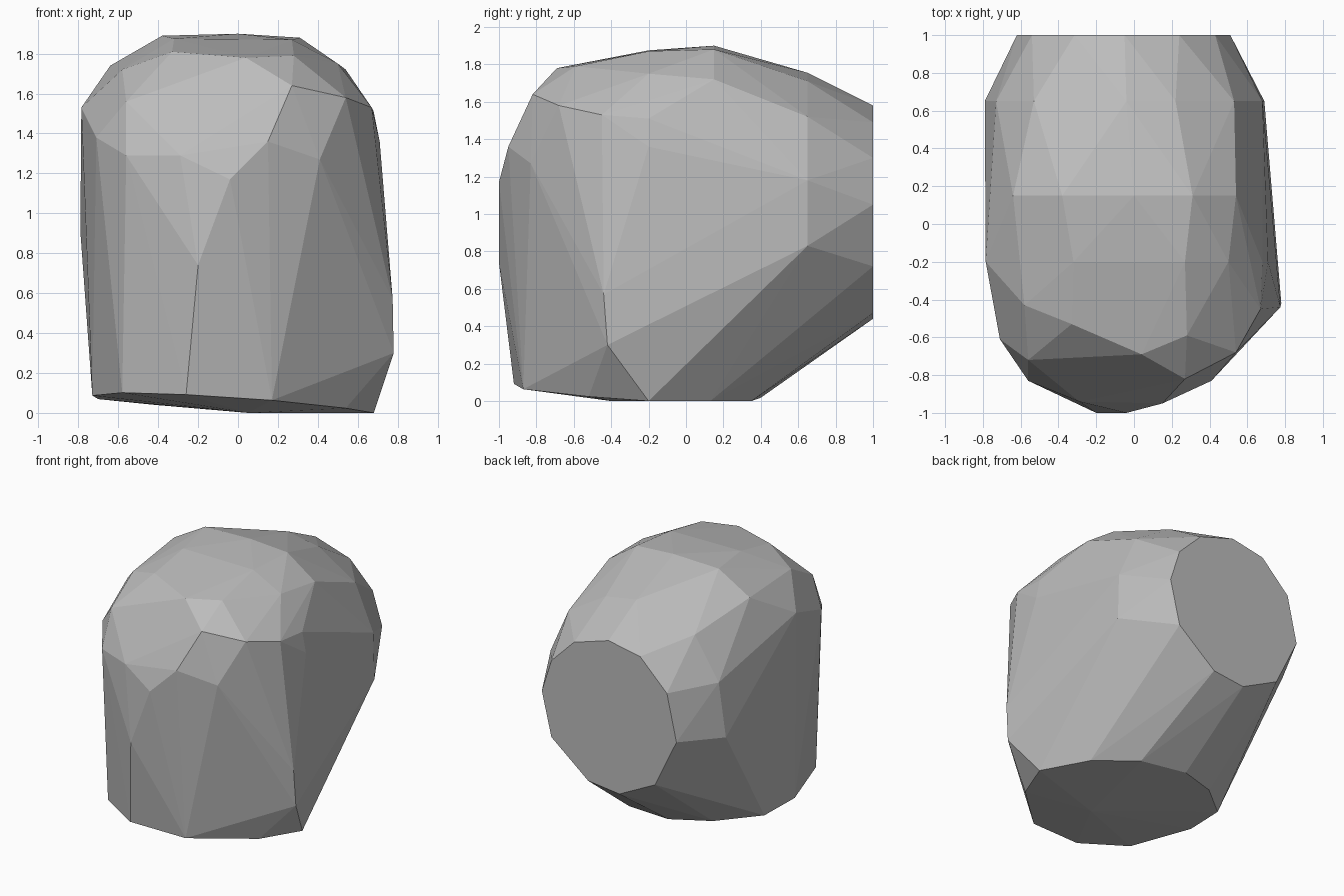
import bpy
import bmesh

default_cube = bpy.data.objects.get("Cube")
if default_cube:
    bpy.data.objects.remove(default_cube, do_unlink=True)


def make_material(name, colour):
    material = bpy.data.materials.new(name)
    material.use_nodes = True
    material.diffuse_color = colour
    shader = material.node_tree.nodes["Principled BSDF"]
    shader.inputs["Base Color"].default_value = colour
    shader.inputs["Roughness"].default_value = 0.9
    return material


def upright_section(depth, profile):
    """Place an (x, z) profile on a vertical plane at the given y."""
    return [(x, depth, z) for x, z in profile]


def tilted_base(outline):
    """Lay an (x, y) outline on the slightly tilted underside."""
    return [(x, y, max(0, 0.03 - 0.06 * x - 0.05 * y)) for x, y in outline]


def convex_stone(name, points, material):
    """Wrap the sections in a faceted convex skin."""
    bm = bmesh.new()
    for point in points:
        bm.verts.new(point)
    hull = bmesh.ops.convex_hull(bm, input=bm.verts)
    loose = set(hull["geom_interior"]) | set(hull["geom_unused"])
    bmesh.ops.delete(bm, geom=[item for item in loose
                               if isinstance(item, bmesh.types.BMVert)],
                     context="VERTS")
    bmesh.ops.dissolve_limit(bm, angle_limit=0.01,
                             verts=bm.verts, edges=bm.edges)
    bmesh.ops.recalc_face_normals(bm, faces=bm.faces)
    mesh = bpy.data.meshes.new(name)
    bm.to_mesh(mesh)
    bm.free()
    mesh.materials.append(material)
    stone = bpy.data.objects.new(name, mesh)
    bpy.context.collection.objects.link(stone)
    return stone


# Flat cut across the back
back_cut = upright_section(1, [
    (.24, 1.49), (-.05, 1.58), (-.315, 1.53), (-.54, 1.31), (-.62, .96),
    (-.44, .59), (-.14, .44), (.12, .47), (.43, .72), (.51, 1.05), (.43, 1.3)])

# Broad shoulder behind the crown
shoulder = upright_section(.65, [
    (.69, .83), (.68, 1.18), (.53, 1.52), (.22, 1.71),
    (-.04, 1.755), (-.53, 1.62), (-.73, 1.31), (-.79, .91)])

# Highest ridge, running across the top
crown = upright_section(.15, [
    (-.64, 1.74), (-.38, 1.89), (0, 1.9), (.31, 1.88), (.54, 1.72)])

# Section just ahead of the crown
upper_front = upright_section(-.2, [
    (-.785, 1.53), (-.32, 1.875), (.27, 1.87),
    (.5, 1.75), (.68, 1.51), (.71, 1.36)])

# Chipped brow and the corner below it
brow = [(-.58, -.43, 1.72), (-.33, -.53, 1.81), (.28, -.59, 1.79),
        (.67, -.45, 1.53), (.775, -.44, .57), (.78, -.42, .3),
        (.04, -.69, 1.78), (-.56, -.72, 1.56), (.27, -.82, 1.64),
        (.54, -.68, 1.58)]

# Bulging front face
front_face = [(-.71, -.61, 1.38), (-.56, -.83, 1.29), (-.29, -.94, 1.29),
              (.15, -.95, 1.36), (.41, -.83, 1.27), (-.04, -1, 1.17),
              (-.2, -1, .74)]

# Underside outline and the points it rests on
base = tilted_base([
    (.68, -.2), (.5, .13), (.23, .35), (-.13, .4), (-.43, .29), (-.7, .06),
    (-.73, -.26), (-.58, -.73), (-.26, -.92), (.17, -.87), (.54, -.52)])
contact = [(.42, -.2, 0), (.05, -.4, 0)]

stone_grey = make_material("stone grey", (0.5, 0.5, 0.5, 1))
convex_stone("boulder",
             back_cut + shoulder + crown + upper_front + brow
             + front_face + base + contact,
             stone_grey)
